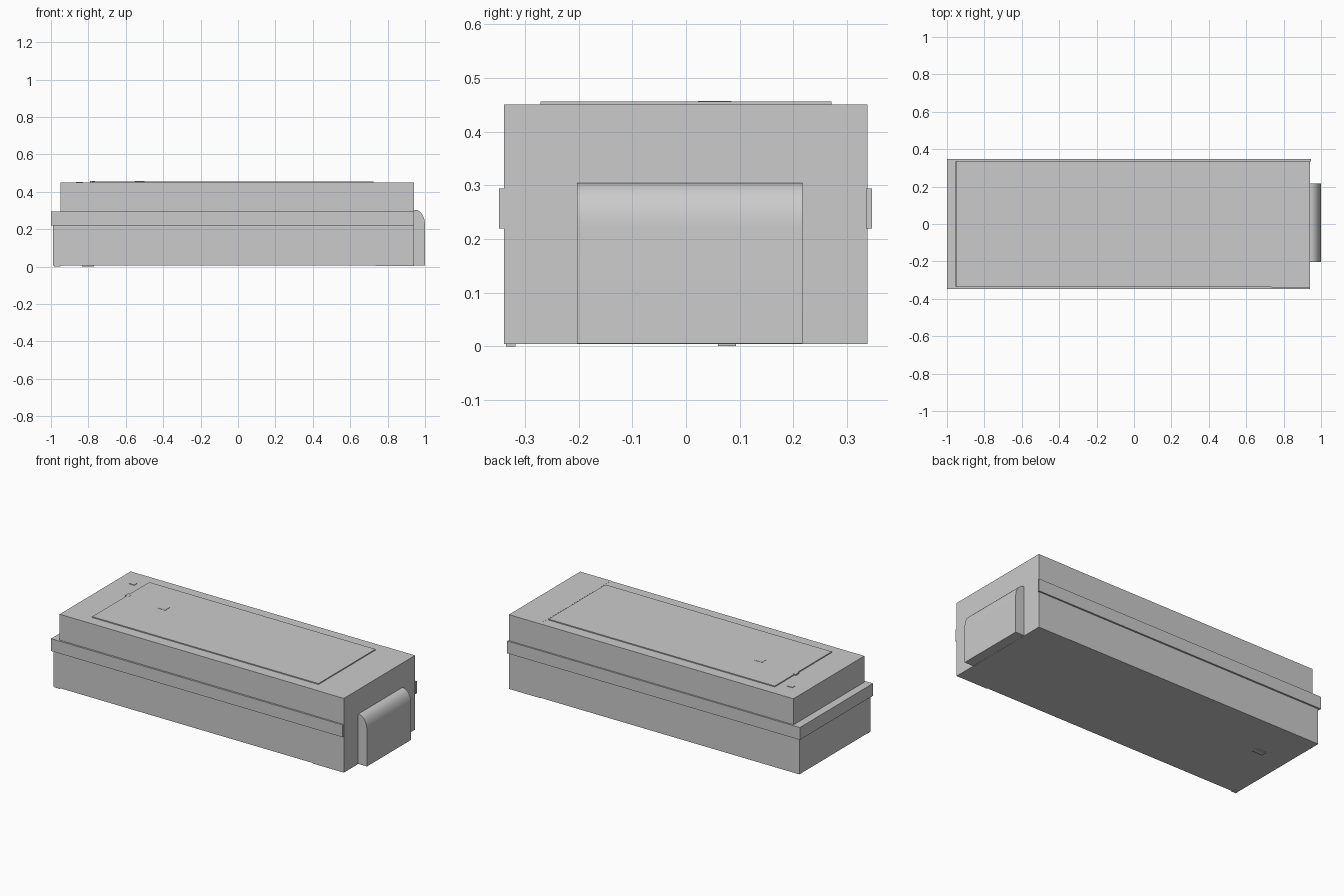
import bpy, bmesh, math

if "Cube" in bpy.data.objects:
    bpy.data.objects.remove(bpy.data.objects["Cube"])


def prism(name, profile, a, b, axis="y"):
    """Extrude a closed 2D profile between a and b (xz profile for y, xy for z)."""
    def put(p, q, t):
        return (p, t, q) if axis == "y" else (p, q, t)
    bm = bmesh.new()
    low = [bm.verts.new(put(p, q, a)) for p, q in profile]
    high = [bm.verts.new(put(p, q, b)) for p, q in profile]
    bm.faces.new(low)
    bm.faces.new(high)
    n = len(profile)
    for i in range(n):
        j = (i + 1) % n
        bm.faces.new((low[i], low[j], high[j], high[i]))
    bmesh.ops.recalc_face_normals(bm, faces=bm.faces)
    mesh = bpy.data.meshes.new(name)
    bm.to_mesh(mesh)
    bm.free()
    ob = bpy.data.objects.new(name, mesh)
    bpy.context.collection.objects.link(ob)
    return ob


def box(name, x, y, z):
    rect = [(x[0], y[0]), (x[1], y[0]), (x[1], y[1]), (x[0], y[1])]
    return prism(name, rect, z[0], z[1], "z")


# Main case: wider base with the upper case set back at the left end
prism("case", [(-0.99, 0.006), (0.94, 0.006), (0.94, 0.45),
               (-0.95, 0.45), (-0.95, 0.26), (-0.99, 0.26)], -0.337, 0.337)

# Slightly proud end section behind the handle
box("end_section", (0.735, 0.941), (-0.339, 0.338), (0.004, 0.4505))

# Trim band wrapping three sides: a U shape, open at the right end
prism("trim_band", [(0.94, -0.348), (-1.0, -0.348), (-1.0, 0.347), (0.946, 0.347),
                    (0.946, 0.335), (-0.952, 0.335), (-0.952, -0.335), (0.94, -0.335)],
      0.22, 0.294, "z")

# Raised lid panel
box("lid_panel", (-0.78, 0.725), (-0.271, 0.271), (0.445, 0.456))

# Small raised tabs on the top
box("panel_tab", (-0.55, -0.50), (0.022, 0.063), (0.45, 0.4575))
box("edge_tab", (-0.79, -0.765), (0.055, 0.085), (0.45, 0.4568))
box("rear_tab", (-0.865, -0.83), (0.20, 0.225), (0.445, 0.453))

# Low feet underneath
box("corner_foot", (-0.985, -0.95), (-0.335, -0.318), (0.0, 0.01))
box("inner_foot", (-0.835, -0.77), (0.06, 0.093), (0.001, 0.01))

# Rounded end block: quarter-ellipse shoulder over a straight face
shoulder = [(0.946 + 0.054 * math.cos(t), 0.222 + 0.082 * math.sin(t))
            for t in (math.radians(90 * i / 8) for i in range(9))]
end_block = prism("end_block", [(0.93, 0.005), (1.0, 0.005)] + shoulder + [(0.93, 0.304)],
                  -0.203, 0.217)
bpy.context.view_layer.objects.active = end_block
end_block.select_set(True)
bpy.ops.object.shade_smooth_by_angle(angle=math.radians(30))
